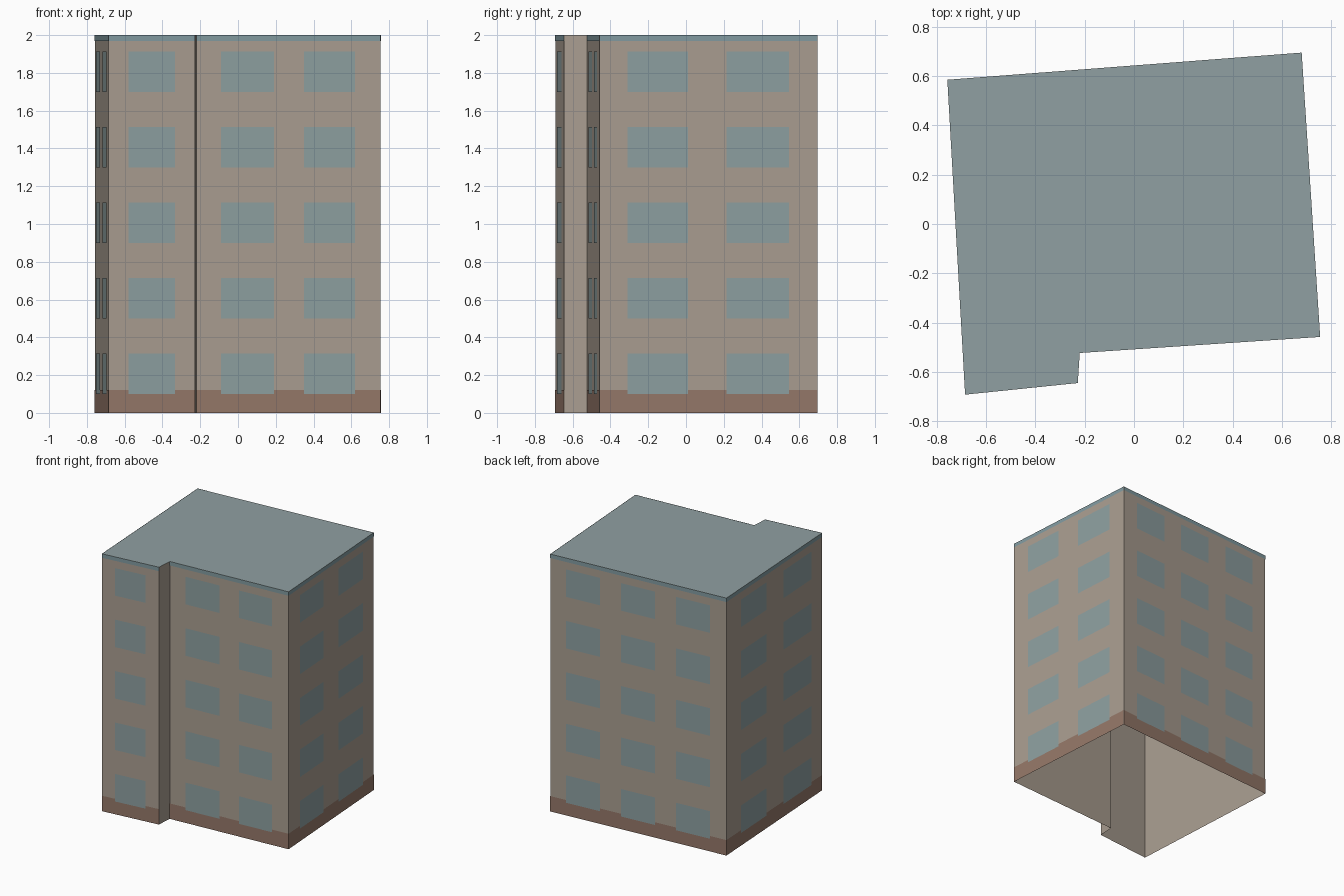
import bpy
from mathutils import Vector

if "Cube" in bpy.data.objects:
    bpy.data.objects.remove(bpy.data.objects["Cube"], do_unlink=True)


def material(name, srgb):
    """Flat colour given as 0-255 sRGB, stored as linear."""
    color = [((c / 255 + 0.055) / 1.055) ** 2.4 for c in srgb] + [1.0]
    mat = bpy.data.materials.new(name)
    mat.use_nodes = True
    mat.diffuse_color = color
    mat.node_tree.nodes["Principled BSDF"].inputs["Base Color"].default_value = color
    return mat


def mesh_object(name, verts, faces, mat):
    mesh = bpy.data.meshes.new(name)
    mesh.from_pydata(verts, [], faces)
    mesh.materials.append(mat)
    obj = bpy.data.objects.new(name, mesh)
    bpy.context.collection.objects.link(obj)
    return obj


def wall_panels(name, start, end, spans, heights, offset, mat):
    """Thin rectangles laid on one wall: every span along it, at every height."""
    along = end - start
    push = Vector((along.y, -along.x)).normalized() * offset
    verts, faces = [], []
    for t0, t1 in spans:
        for z0, z1 in heights:
            first = len(verts)
            for t, z in ((t0, z0), (t1, z0), (t1, z1), (t0, z1)):
                p = start + along * t + push
                verts.append((p.x, p.y, z))
            faces.append(range(first, first + 4))
    return mesh_object(name, verts, faces, mat)


plaster = material("beige plaster", (170, 158, 145))
brick = material("brown plinth", (149, 120, 105))
glass = material("grey blue glass", (142, 160, 161))
roofing = material("grey blue roof", (144, 160, 162))
trim = material("blue grey cornice", (130, 155, 161))

HEIGHT = 2.0
PLINTH_TOP = 0.12
CORNICE_BOTTOM = 1.97

# Footprint, counter-clockwise from the projecting front corner
plan = [Vector(p) for p in ((-0.685, -0.692), (-0.228, -0.645), (-0.22, -0.523),
                            (0.755, -0.458), (0.68, 0.695), (-0.757, 0.585))]
count = len(plan)

# Open-bottomed wall shell
low = [(p.x, p.y, 0) for p in plan]
high = [(p.x, p.y, HEIGHT) for p in plan]
sides = [(i, (i + 1) % count, (i + 1) % count + count, i + count) for i in range(count)]
mesh_object("walls", low + high, sides, plaster)

# Flat roof
mesh_object("roof", high, [range(count)], roofing)

# Window columns on each wall as fractions of its length; the step is blank
facades = {
    "front_bay": (0, [(0.23, 0.766)], 0.003),
    "front": (2, [(0.133, 0.42), (0.585, 0.862)], 0.003),
    "right": (3, [(0.128, 0.406), (0.584, 0.87)], 0.003),
    "back": (4, [(0.09, 0.284), (0.403, 0.597), (0.716, 0.909)], 0.004),
    "left": (5, [(0.146, 0.417), (0.594, 0.885)], 0.004),
}
floors = [(0.1 + 0.4 * n, 0.314 + 0.4 * n) for n in range(5)]

# Plinth, cornice and windows wall by wall
for side, (i, columns, offset) in facades.items():
    a, b = plan[i], plan[(i + 1) % count]
    wall_panels(side + "_plinth", a, b, [(0, 1)], [(0, PLINTH_TOP)], 0.0015, brick)
    wall_panels(side + "_cornice", a, b, [(0, 1)], [(CORNICE_BOTTOM, HEIGHT)], 0.0015, trim)
    wall_panels(side + "_windows", a, b, columns, floors, offset, glass)
